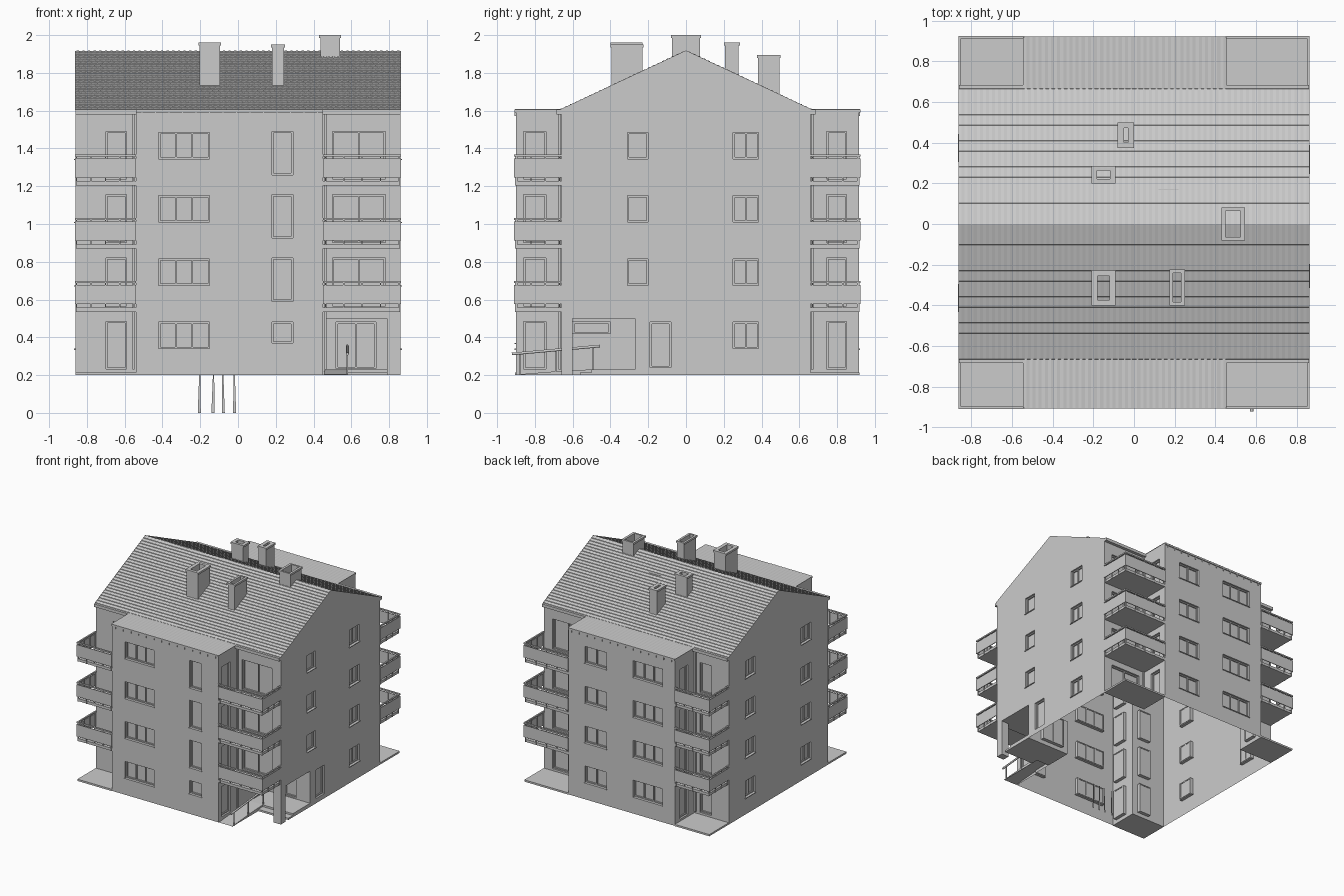
import bpy, bmesh
from mathutils import Vector

if "Cube" in bpy.data.objects:
    bpy.data.objects.remove(bpy.data.objects["Cube"])

BM = {}
BASE, EAVE, RIDGE, STEP = 0.2, 1.605, 1.915, 0.335
XL, XR, BL, BR = -0.86, 0.86, -0.54, 0.45      # body and bay limits in x
YB, YF, YK = 0.66, -0.90, 0.915                # body half depth, bay front, bay back


def get(name):
    return BM.setdefault(name, bmesh.new()) if name not in BM else BM[name]


def face(name, pts):
    bm = get(name)
    bm.faces.new([bm.verts.new(p) for p in pts])


def box(name, x0, x1, y0, y1, z0, z1):
    x0, x1 = sorted((x0, x1)); y0, y1 = sorted((y0, y1)); z0, z1 = sorted((z0, z1))
    bm = get(name)
    v = [bm.verts.new((x, y, z)) for z in (z0, z1) for x, y in ((x0, y0), (x1, y0), (x1, y1), (x0, y1))]
    for f in ((3, 2, 1, 0), (4, 5, 6, 7), (0, 1, 5, 4), (1, 2, 6, 5), (2, 3, 7, 6), (3, 0, 4, 7)):
        bm.faces.new([v[i] for i in f])


def grid(name, xs, ys, height):
    bm = get(name)
    rows = [[bm.verts.new((x, y, height(i, j, y))) for i, x in enumerate(xs)] for j, y in enumerate(ys)]
    for r, s in zip(rows, rows[1:]):
        for i in range(len(xs) - 1):
            bm.faces.new((r[i], r[i + 1], s[i + 1], s[i]))


def wall(a, b, holes=(), z1=EAVE, depth=0.025):
    """Wall from a to b, outside on the right hand; hole = (c0, c1, z0, z1, panes), 0 panes = open."""
    a, b = Vector((*a, 0)), Vector((*b, 0))
    d = (b - a).normalized()
    n = Vector((d.y, -d.x, 0))
    axis = 0 if abs(d.x) > 0.5 else 1

    def P(u, z, inward=0):
        return a + d * u - n * inward + Vector((0, 0, z))

    def bar(name, u0, u1, w0, w1, d0, d1):
        p, q = P(u0, w0, d0), P(u1, w1, d1)
        box(name, p.x, q.x, p.y, q.y, p.z, q.z)

    hs = []
    for c0, c1, w0, w1, k in holes:
        u0, u1 = sorted((abs(c0 - a[axis]), abs(c1 - a[axis])))
        hs.append((u0, u1, w0, w1, k))
    us = sorted({0, (b - a).length} | {round(u, 4) for h in hs for u in h[:2]})
    zs = sorted({BASE, z1} | {round(z, 4) for h in hs for z in h[2:4]})
    for u0, u1 in zip(us, us[1:]):
        for w0, w1 in zip(zs, zs[1:]):
            um, wm = (u0 + u1) / 2, (w0 + w1) / 2
            if not any(h[0] < um < h[1] and h[2] < wm < h[3] for h in hs):
                face("walls", [P(u0, w0), P(u1, w0), P(u1, w1), P(u0, w1)])
    for u0, u1, w0, w1, k in hs:
        if not k:
            continue
        ring = [(u0, w0), (u1, w0), (u1, w1), (u0, w1)]
        for (p, q), (r, s) in zip(ring, ring[1:] + ring[:1]):
            face("walls", [P(p, q), P(p, q, depth), P(r, s, depth), P(r, s)])
        face("window_glass", [P(p, q, depth) for p, q in ring])
        t, d0, d1 = 0.009, depth - 0.01, depth + 0.004
        bar("window_frames", u0, u1, w0, w0 + t, d0, d1)
        bar("window_frames", u0, u1, w1 - t, w1, d0, d1)
        for i in range(k + 1):
            c = u0 + t / 2 + (u1 - u0 - t) * i / k
            bar("window_frames", c - t / 2, c + t / 2, w0 + t, w1 - t, d0, d1)
        if w1 - w0 < 0.24:
            bar("window_sills", u0 - 0.004, u1 + 0.004, w0 - 0.006, w0, -0.007, depth)


def stack(c0, c1, panes, z0=0.34, z1=0.48, first=0):
    return [(c0, c1, z0 + STEP * k, z1 + STEP * k, panes) for k in range(first, 4)]


def door(c0, c1, panes=1, first=0):
    return stack(c0, c1, panes, 0.232, 0.485, first)


# Outer walls with window and door openings
tall = stack(0.18, 0.29, 1, 0.255, 0.485, 1) + [(0.18, 0.29, 0.37, 0.48, 1)]
wall((XL, -YB), (BL, -YB), door(-0.70, -0.59))
wall((BL, -YB), (BL, YF), door(-0.86, -0.74))
wall((BL, YF), (BR, YF), stack(-0.42, -0.15, 3) + tall)
wall((BR, YF), (BR, -YB), door(-0.86, -0.74))
wall((BR, -YB), (XR, -YB), door(0.50, 0.78, 2, 1) + [(0.46, 0.79, BASE, 0.5, 0)])
wall((XR, -YB), (XR, YB), stack(-0.31, -0.20, 1, first=1) + stack(0.25, 0.385, 2)
     + [(-0.60, -0.27, BASE, 0.5, 0), (-0.19, -0.08, 0.24, 0.48, 1)])
wall((XR, YB), (BR, YB), door(0.50, 0.78, 2))
wall((BR, YB), (BR, YK), door(0.745, 0.85))
wall((BR, YK), (BL, YK), stack(0.10, 0.30, 2) + stack(-0.42, -0.15, 3))
wall((BL, YK), (BL, YB), door(0.745, 0.85))
wall((BL, YB), (XL, YB), door(-0.70, -0.59))
wall((XL, YB), (XL, -YB), stack(0.31, 0.44, 2) + stack(-0.43, -0.30, 2))
for x, s in ((XR, 1), (XL, -1)):
    face("walls", [(x, -YB * s, EAVE), (x, YB * s, EAVE), (x, 0, RIDGE)])

# Recessed entrance under the front right corner
wall((0.46, -YB), (0.46, -0.27), [(-0.60, -0.40, 0.42, 0.48, 1)], 0.5)
wall((0.46, -0.27), (XR, -0.27), [(0.52, 0.73, 0.235, 0.48, 2)], 0.5)
face("entrance_ceiling", [(0.46, -YB, 0.5), (0.46, -0.27, 0.5), (XR, -0.27, 0.5), (XR, -YB, 0.5)])
box("entrance_pillar", 0.79, 0.858, -0.658, -0.60, BASE, 0.5)
box("entrance_floor", 0.46, XR, -0.50, -0.27, BASE, 0.23)
box("entrance_step", 0.58, XR, -0.56, -0.50, BASE, 0.215)
ramp = [(-0.905, 0.203), (-0.66, 0.222), (-0.50, 0.23)]
for (y0, z0), (y1, z1) in zip(ramp, ramp[1:]):
    face("entrance_ramp", [(0.455, y0, z0), (0.58, y0, z0), (0.58, y1, z1), (0.455, y1, z1)])
    face("entrance_ramp", [(0.58, y0, BASE), (0.58, y1, BASE), (0.58, y1, z1), (0.58, y0, z0)])
for y, z in ((-0.88, 0.31), (-0.69, 0.33), (-0.49, 0.35)):
    box("ramp_posts", 0.575, 0.582, y - 0.004, y + 0.004, BASE, z)

# Ramp handrail
cu = bpy.data.curves.new("ramp_handrail", 'CURVE')
cu.dimensions, cu.bevel_depth, cu.bevel_resolution, cu.use_fill_caps = '3D', 0.008, 1, True
sp = cu.splines.new('POLY')
sp.points.add(1)
for p, c in zip(sp.points, ((0.579, -0.922, 0.312), (0.579, -0.455, 0.354))):
    p.co = (*c, 1)
bpy.context.collection.objects.link(bpy.data.objects.new("ramp_handrail", cu))

# Tiled gable roof
rows, cols = 26, 58
xs = [XL - 0.003 + 1.726 * i / (2 * cols) for i in range(2 * cols + 1)]
slope = (RIDGE - EAVE) / YB
half = [(YB + 0.006) * (r + e) / rows for r in range(rows) for e in (0.0, 0.97)] + [YB + 0.006]
ys = [-y for y in reversed(half)] + half[1:]
mid = len(half) - 1
grid("tiled_roof", xs, ys, lambda i, j, y: RIDGE - slope * abs(y) + 0.001 + 0.004 * (abs(j - mid) % 2) + 0.002 * (i % 2))

# Ribbed flat roofs of the bays
bx = [BL - 0.005 + 1.0 * i / 66 for i in range(67)]
for y0, y1 in ((YF - 0.006, -YB + 0.005), (YB - 0.005, YK + 0.006)):
    grid("bay_roofs", bx, [y0, y1], lambda i, j, y: EAVE + 0.003 * (i % 2))

# Gutters, brackets, downpipes and verge boards
for s, yo in ((-1, YF), (1, YK)):
    box("gutters", BL, BR, yo, yo + s * 0.008, 1.59, EAVE)
    for i in range(14):
        x = BL + 0.03 + i * 0.0715
        box("gutter_brackets", x, x + 0.005, yo, yo + s * 0.007, 1.572, 1.592)
    for x0, x1, pipe in ((XL, BL, BL - 0.013), (BR, XR, BR + 0.013)):
        box("gutters", x0, x1, s * YB, s * (YB + 0.025), 1.58, EAVE)
        box("downpipes", pipe - 0.006, pipe + 0.006, s * (YB + 0.002), s * (YB + 0.014), 0.23, 1.58)
for x in (XL - 0.004, XR + 0.004):
    for s in (-1, 1):
        face("verge_boards", [(x, 0, RIDGE + 0.004), (x, s * (YB + 0.006), EAVE + 0.002),
                              (x, s * (YB + 0.006), EAVE - 0.01), (x, 0, RIDGE - 0.01)])

# Balconies at the four corners, with ground slabs below
for xi, xo in ((BL, -0.864), (BR, 0.864)):
    sx = 1 if xo > 0 else -1
    for yi, yo in ((-YB, -0.91), (YB, 0.925)):
        sy = 1 if yo > 0 else -1
        if not (sx > 0 and sy < 0):
            box("ground_slabs", xi, sx * XR, yi, yo - sy * 0.006, BASE, 0.215)
        for k in range(1, 4):
            z = BASE + STEP * k
            box("balcony_slabs", xi, xo - sx * 0.01, yi, yo - sy * 0.01, z, z + 0.022)
            for nm, t, z0, z1 in (("balcony_panels", 0.006, 0.042, 0.142), ("balcony_rails", 0.012, 0.152, 0.163)):
                box(nm, xi, xo, yo, yo - sy * t, z + z0, z + z1)
                box(nm, xo, xo - sx * t, yi, yo - sy * t, z + z0, z + z1)
            for i in range(5):
                x = xi + (xo - xi) * (0.03 + 0.94 * i / 4)
                box("balcony_posts", x - 0.003, x + 0.003, yo - sy * 0.006, yo - sy * 0.012, z, z + 0.155)
            for i in range(4):
                y = yi + (yo - yi) * (0.04 + 0.9 * i / 3)
                box("balcony_posts", xo - sx * 0.006, xo - sx * 0.012, y - 0.003, y + 0.003, z, z + 0.155)

# Open chimneys with a collar: x range, y range, top, flue inset in x and y
for x0, x1, y0, y1, top, ix, iy in ((0.43, 0.545, -0.08, 0.08, 2.0, 0.02, 0.015),
                                    (-0.21, -0.09, -0.40, -0.23, 1.96, 0.03, 0.025),
                                    (0.175, 0.25, -0.40, -0.225, 1.95, 0.018, 0.015),
                                    (-0.21, -0.09, 0.20, 0.285, 1.96, 0.028, 0.022),
                                    (-0.08, 0.0, 0.375, 0.50, 1.895, 0.03, 0.027)):
    low = RIDGE - slope * max(abs(y0), abs(y1)) - 0.005
    e = 0.006
    def ring(g, h, z):
        return [(x0 + g, y0 + h, z), (x1 - g, y0 + h, z), (x1 - g, y1 - h, z), (x0 + g, y1 - h, z)]
    loops = [ring(e, e, low), ring(e, e, top - 0.016), ring(0, 0, top - 0.016), ring(0, 0, top),
             ring(ix, iy, top), ring(ix, iy, low)]
    for p, q in zip(loops, loops[1:]):
        for i in range(4):
            j = (i + 1) % 4
            face("chimneys", [p[i], p[j], q[j], q[i]])

# Small roof rod and flat tapered spikes under the open base
box("roof_rod", 0.12, 0.22, 0.168, 0.172, 1.832, 1.842)
for x, lean in ((-0.205, 0.003), (-0.133, 0.004), (-0.078, -0.003), (-0.018, -0.002)):
    face("ground_spikes", [(x - 0.008, -0.52, 0), (x + 0.008, -0.52, 0),
                           (x + lean + 0.003, -0.52, 0.22), (x + lean - 0.003, -0.52, 0.22)])

for name, bm in BM.items():
    me = bpy.data.meshes.new(name)
    bmesh.ops.remove_doubles(bm, verts=bm.verts, dist=1e-5)
    bm.to_mesh(me)
    bm.free()
    bpy.context.collection.objects.link(bpy.data.objects.new(name, me))
